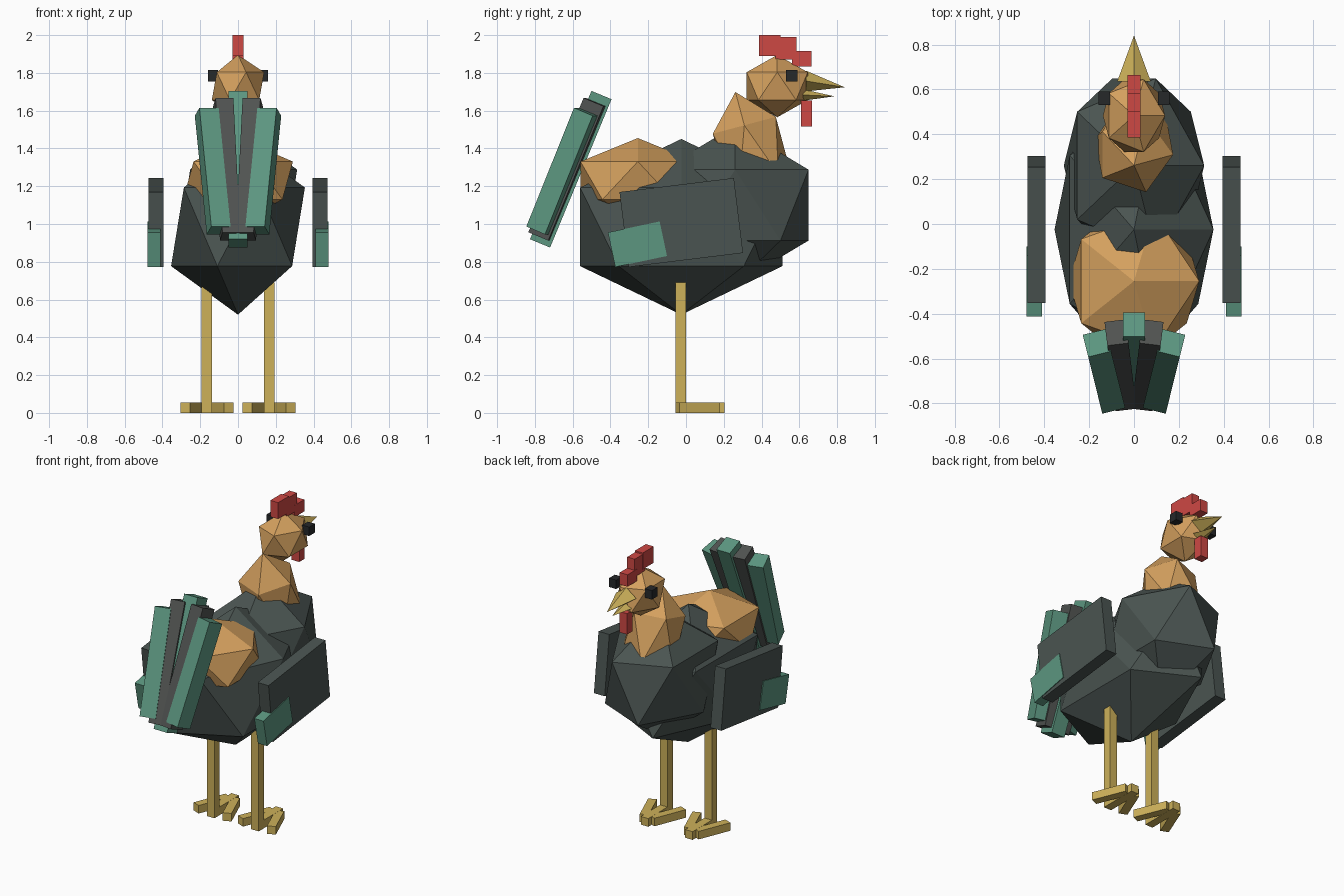
import bpy
import bmesh
from math import radians
from mathutils import Matrix, Vector, Euler

cube = bpy.data.objects.get("Cube")
if cube:
    bpy.data.objects.remove(cube, do_unlink=True)


def material(name, r, g, b):
    rgb = [(c / 255 / 12.92 if c < 11 else ((c / 255 + 0.055) / 1.055) ** 2.4) for c in (r, g, b)]
    mat = bpy.data.materials.new(name)
    mat.use_nodes = True
    mat.diffuse_color = (*rgb, 1)
    bsdf = next(n for n in mat.node_tree.nodes if n.type == 'BSDF_PRINCIPLED')
    bsdf.inputs["Base Color"].default_value = (*rgb, 1)
    bsdf.inputs["Roughness"].default_value = 0.9
    return mat


CHARCOAL = material("charcoal_plumage", 74, 84, 81)
GREY = material("grey_feather", 80, 83, 81)
GREEN = material("green_feather", 92, 150, 128)
TAN = material("tan_plumage", 212, 160, 94)
YELLOW = material("yellow_horn", 205, 177, 90)
RED = material("red_comb", 206, 72, 68)
BLACK = material("black_eye", 38, 40, 42)


def finish(name, bm, mat, centre, rot=(0, 0, 0)):
    """Rotate (degrees), place and link a mesh."""
    turn = Euler([radians(a) for a in rot]).to_matrix().to_4x4()
    bmesh.ops.transform(bm, matrix=Matrix.Translation(centre) @ turn, verts=bm.verts)
    mesh = bpy.data.meshes.new(name)
    bm.to_mesh(mesh)
    bm.free()
    mesh.materials.append(mat)
    obj = bpy.data.objects.new(name, mesh)
    bpy.context.collection.objects.link(obj)
    return obj


def ball(name, mat, centre, radii, rot=(0, 0, 0)):
    bm = bmesh.new()
    bmesh.ops.create_icosphere(bm, subdivisions=1, radius=1)
    bmesh.ops.scale(bm, vec=Vector(radii), verts=bm.verts)
    return finish(name, bm, mat, centre, rot)


def box(name, mat, centre, size, rot=(0, 0, 0)):
    bm = bmesh.new()
    bmesh.ops.create_cube(bm, size=1)
    bmesh.ops.scale(bm, vec=Vector(size), verts=bm.verts)
    return finish(name, bm, mat, centre, rot)


def spike(name, mat, base, tip, width, height):
    """Four-sided diamond spike pointing along +y."""
    bm = bmesh.new()
    length = tip[1] - base[1]
    bmesh.ops.create_cone(bm, cap_ends=True, segments=4, radius1=1, radius2=0, depth=1)
    for v in bm.verts:
        x, y, z = v.co
        along = z + 0.5
        v.co = (x * width, along * length, y * height + along * (tip[2] - base[2]))
    bmesh.ops.recalc_face_normals(bm, faces=bm.faces)
    return finish(name, bm, mat, base)


# Faceted body masses
ball("body", CHARCOAL, (0, -0.025, 0.985), (0.396, 0.63, 0.465))
ball("chest", CHARCOAL, (0, 0.26, 1.10), (0.35, 0.457, 0.42))
ball("rump", TAN, (0, -0.255, 1.23), (0.325, 0.357, 0.225))
ball("neck", TAN, (0, 0.347, 1.38), (0.195, 0.203, 0.33), (15, 0, 0))
ball("head", TAN, (0, 0.483, 1.73), (0.155, 0.19, 0.165))

# Beak
spike("upper_beak", YELLOW, (0, 0.635, 1.757), (0, 0.84, 1.724), 0.075, 0.055)
spike("lower_beak", YELLOW, (0, 0.62, 1.683), (0, 0.785, 1.676), 0.05, 0.03)

# Comb and wattle
box("comb_back", RED, (0, 0.443, 1.945), (0.058, 0.115, 0.11))
box("comb_middle", RED, (0, 0.53, 1.93), (0.056, 0.11, 0.12))
box("comb_front", RED, (0, 0.612, 1.875), (0.058, 0.103, 0.08))
box("wattle", RED, (0, 0.639, 1.585), (0.058, 0.058, 0.14))

# Tail: a middle feather and two fanned pairs
LEAN = -22.5
box("tail_middle", GREEN, (0, -0.61, 1.29), (0.10, 0.115, 0.85), (LEAN, 0, 0))

for side, label in ((1, "left"), (-1, "right")):
    box("tail_inner_" + label, GREY, (side * 0.06, -0.63, 1.29),
        (0.095, 0.115, 0.77), (LEAN, 0, -side * 7))
    box("tail_outer_" + label, GREEN, (side * 0.134, -0.657, 1.28),
        (0.105, 0.11, 0.68), (LEAN, 0, -side * 14))

    # Eyes
    box("eye_" + label, BLACK, (side * 0.133, 0.56, 1.785), (0.052, 0.06, 0.06))

    # Wings with coloured tips
    box("wing_" + label, CHARCOAL, (side * 0.434, -0.025, 1.008), (0.08, 0.61, 0.40), (7, 0, 0))
    box("wing_tip_" + label, GREEN, (side * 0.445, -0.257, 0.893), (0.068, 0.28, 0.187), (12, 0, 0))

    # Legs and three toes meeting at the front
    leg_x = side * 0.165
    box("leg_" + label, YELLOW, (leg_x, -0.027, 0.345), (0.056, 0.056, 0.69))
    box("middle_toe_" + label, YELLOW, (leg_x, 0.078, 0.0275), (0.055, 0.254, 0.055))
    for s, where in ((1, "outer"), (-1, "inner")):
        box(where + "_toe_" + label, YELLOW, (leg_x + s * side * 0.072, 0.062, 0.0275),
            (0.055, 0.23, 0.054), (0, 0, s * side * 22))
